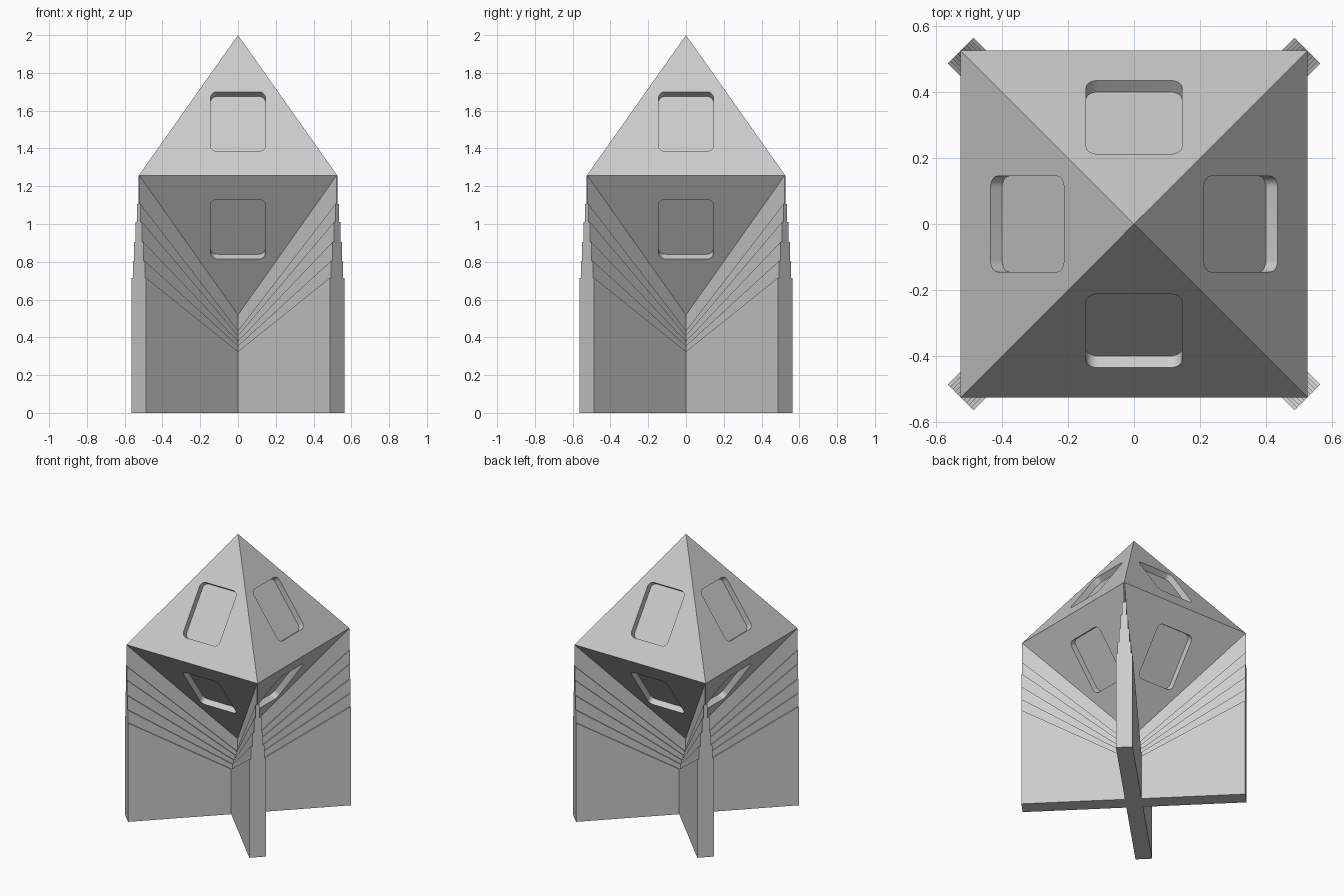
import bpy, bmesh, math
from mathutils import Matrix, Vector

default = bpy.data.objects.get("Cube")
if default:
    bpy.data.objects.remove(default, do_unlink=True)

HALF = 0.525                      # half the edge of the octahedron's square
RADIUS = HALF * math.sqrt(2)      # corner distance from the axis
MID = 2 - RADIUS                  # height of the widest level

grey = bpy.data.materials.new("light grey")
grey.use_nodes = True
grey.diffuse_color = (0.6, 0.6, 0.6, 1)
grey.node_tree.nodes["Principled BSDF"].inputs["Base Color"].default_value = (0.6, 0.6, 0.6, 1)


def make_object(name, bm):
    bmesh.ops.recalc_face_normals(bm, faces=bm.faces)
    mesh = bpy.data.meshes.new(name)
    bm.to_mesh(mesh)
    bm.free()
    mesh.materials.append(grey)
    obj = bpy.data.objects.new(name, mesh)
    bpy.context.collection.objects.link(obj)
    return obj


def prism(bm, points, depth, matrix):
    """Extrude a flat outline equally to both sides of its plane."""
    low, high = ([bm.verts.new(matrix @ Vector((x, y, s * depth))) for x, y in points]
                 for s in (-1, 1))
    bm.faces.new(low[::-1])
    bm.faces.new(high)
    for i in range(len(points)):
        j = (i + 1) % len(points)
        bm.faces.new((low[i], low[j], high[j], high[i]))


def rounded_rectangle(width, height, radius, steps=6):
    points = []
    for corner, (sx, sy) in enumerate(((1, 1), (-1, 1), (-1, -1), (1, -1))):
        for i in range(steps + 1):
            a = (corner + i / steps) * math.pi / 2
            points.append((sx * (width / 2 - radius) + radius * math.cos(a),
                           sy * (height / 2 - radius) + radius * math.sin(a)))
    return points


# Octahedron body
bm = bmesh.new()
tips = [bm.verts.new((0, 0, MID + s * RADIUS)) for s in (1, -1)]
ring = [bm.verts.new((x * HALF, y * HALF, MID)) for x, y in ((-1, -1), (1, -1), (1, 1), (-1, 1))]
for tip in tips:
    for i in range(4):
        bm.faces.new((ring[i], ring[(i + 1) % 4], tip))
body = make_object("octahedron_body", bm)

# Rounded pocket in each of the eight faces
bm = bmesh.new()
outline = rounded_rectangle(0.29, 0.386, 0.036)
pocket_z = 0.285
pocket_y = -HALF * (1 - pocket_z / RADIUS)
for side in (1, -1):
    up = Vector((0, HALF, side * RADIUS)).normalized()
    across = Vector((side, 0, 0))
    out = across.cross(up)
    place = Matrix((across, up, out)).transposed().to_4x4()
    place.translation = (0, pocket_y, MID + side * pocket_z)
    for quarter in range(4):
        prism(bm, outline, 0.043, Matrix.Rotation(quarter * math.pi / 2, 4, 'Z') @ place)
cutter = make_object("pocket_cutter", bm)
cutter.hide_render = True

cut = body.modifiers.new("pockets", 'BOOLEAN')
cut.operation = 'DIFFERENCE'
cut.solver = 'EXACT'
cut.object = cutter
bpy.context.view_layer.objects.active = body
body.select_set(True)
bpy.ops.object.modifier_apply(modifier=cut.name)
bpy.data.objects.remove(cutter, do_unlink=True)
bpy.ops.object.shade_smooth_by_angle(angle=math.radians(30))

# Crossed stand: stacked V-topped layers, each thinner than the one below
# (height at the outer end, height at the axis)
levels = [(0, 0), (0.715, 0.294), (0.805, 0.327), (0.905, 0.355),
          (1.01, 0.39), (1.105, 0.423), (MID, MID - RADIUS)]
for name, angle in (("stand_fin_a", 45), ("stand_fin_b", 135)):
    bm = bmesh.new()
    turn = Matrix.Rotation(math.radians(angle), 4, 'Z') @ Matrix.Rotation(math.pi / 2, 4, 'X')
    for i, (lower, upper) in enumerate(zip(levels, levels[1:])):
        thickness = 0.055 - i * 0.0103
        for s in (-1, 1):
            prism(bm, [(0, lower[1]), (s * RADIUS, lower[0]),
                       (s * RADIUS, upper[0]), (0, upper[1])], thickness, turn)
    # Join the two halves of each layer along the axis
    bmesh.ops.remove_doubles(bm, verts=bm.verts, dist=0.0001)
    inner = [f for f in bm.faces if all(v.co.xy.length < 0.06 for v in f.verts)]
    bmesh.ops.delete(bm, geom=inner, context='FACES_ONLY')
    make_object(name, bm)
